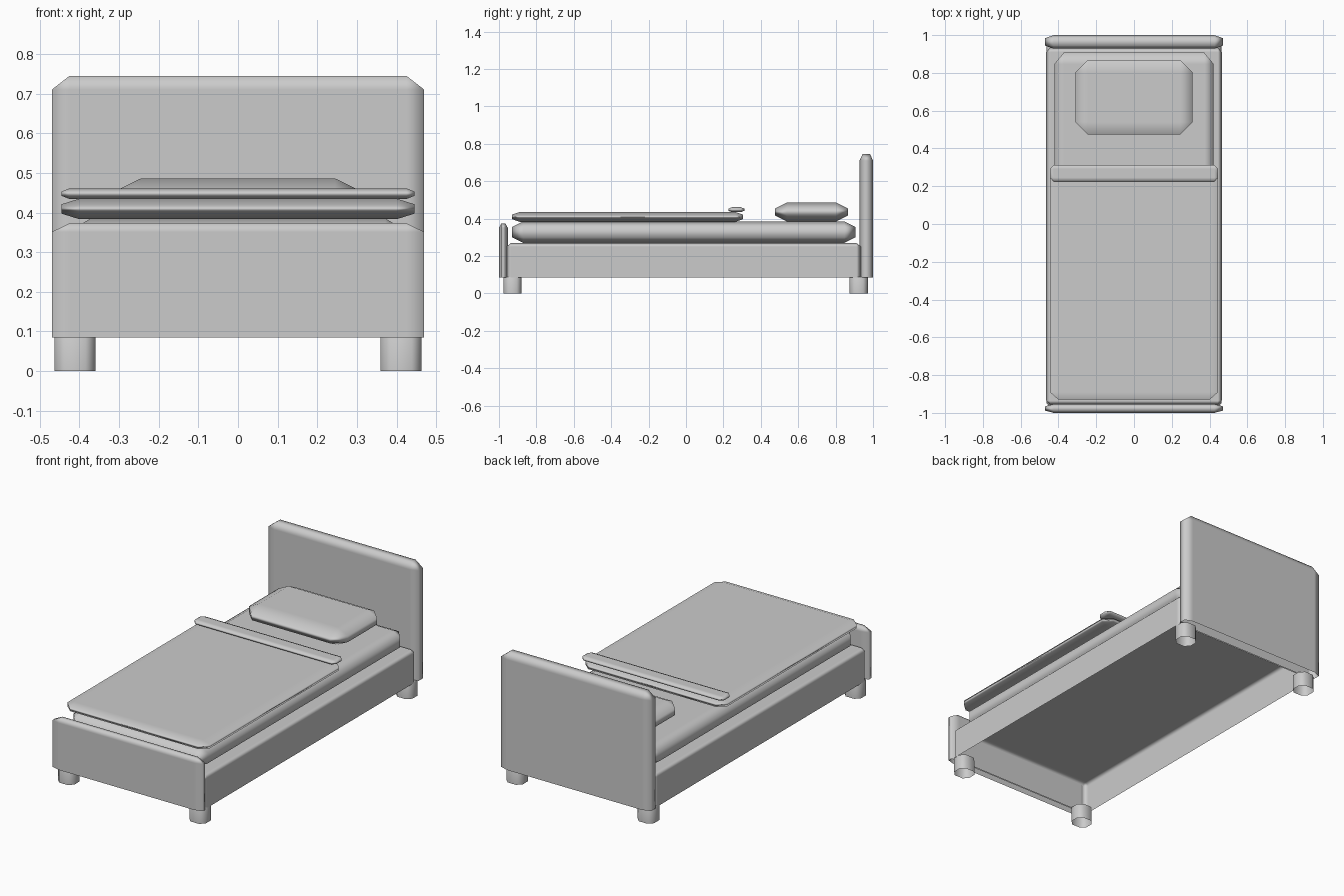
import bpy
import bmesh

cube = bpy.data.objects.get("Cube")
if cube:
    bpy.data.objects.remove(cube, do_unlink=True)

# One plain grey for the whole bed
grey = bpy.data.materials.new("plain grey")
grey.use_nodes = True
colour = (0.6, 0.6, 0.6, 1)
grey.diffuse_color = colour
grey.node_tree.nodes["Principled BSDF"].inputs["Base Color"].default_value = colour


def chamfered_box(name, xs, ys, zs, chamfer, open_bottom=False):
    """Box between the given limits, with its own chamfer width on each axis."""
    bm = bmesh.new()
    bmesh.ops.create_cube(bm, size=2)
    bmesh.ops.bevel(bm, geom=bm.edges[:], offset=0.5, segments=1,
                    affect='EDGES', profile=0.5)
    if open_bottom:
        low = [v for v in bm.verts if v.co.z < -0.75]
        bmesh.ops.delete(bm, geom=low, context='VERTS')
    # Stretch the outer and inner rings to the wanted limits
    for v in bm.verts:
        for axis, (lo, hi) in enumerate((xs, ys, zs)):
            c = v.co[axis]
            inset = 0 if abs(c) > 0.75 else chamfer[axis]
            if open_bottom and axis == 2 and c < 0:
                inset = 0
            v.co[axis] = hi - inset if c > 0 else lo + inset
    for f in bm.faces:
        f.smooth = True
    mesh = bpy.data.meshes.new(name)
    bm.to_mesh(mesh)
    bm.free()
    mesh.materials.append(grey)
    obj = bpy.data.objects.new(name, mesh)
    bpy.context.collection.objects.link(obj)
    # Keep the broad faces flat and the chamfers soft
    obj.modifiers.new("soft chamfers", 'WEIGHTED_NORMAL').weight = 100
    return obj


def across(half):
    return (-half, half)


# Wooden frame, open underneath
chamfered_box("bed_frame", across(0.465), (-0.96, 0.935), (0.085, 0.27),
              (0.022, 0.025, 0.02), True)
chamfered_box("headboard", across(0.47), (0.928, 1.0), (0.085, 0.745),
              (0.045, 0.016, 0.035), True)
chamfered_box("footboard", across(0.47), (-1.0, -0.953), (0.085, 0.373),
              (0.045, 0.012, 0.022), True)

# Legs
for end, ys in (("front", (-0.975, -0.88)), ("back", (0.875, 0.972))):
    for side, xs in (("left", (0.36, 0.463)), ("right", (-0.463, -0.36))):
        chamfered_box(f"{end}_{side}_leg", xs, ys, (0, 0.09),
                      (0.025, 0.025, 0.004), True)

# Bedding
chamfered_box("mattress", across(0.422), (-0.93, 0.907), (0.27, 0.385),
              (0.05, 0.06, 0.03))
chamfered_box("blanket", across(0.445), (-0.93, 0.305), (0.383, 0.435),
              (0.045, 0.04, 0.014))
chamfered_box("blanket_fold", across(0.445), (0.226, 0.312), (0.434, 0.461),
              (0.02, 0.02, 0.008))
chamfered_box("pillow", across(0.31), (0.475, 0.867), (0.385, 0.486),
              (0.065, 0.065, 0.032))
